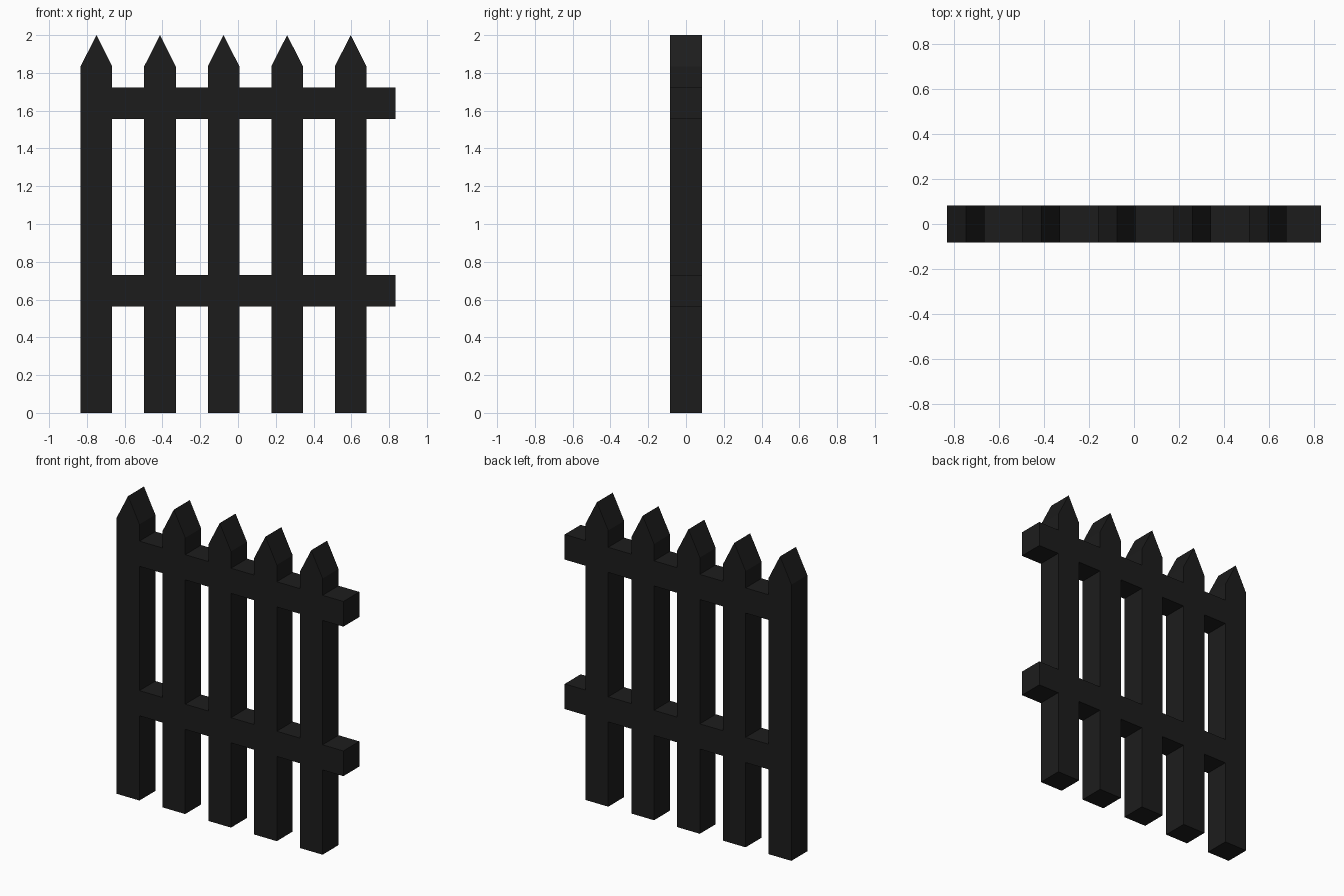
import bpy, bmesh

if "Cube" in bpy.data.objects:
    bpy.data.objects.remove(bpy.data.objects["Cube"])

PITCH, HALF, END = 0.3365, 0.0835, 0.833
FIRST = -END + HALF

mat = bpy.data.materials.new("black_paint")
mat.diffuse_color = (0.012, 0.012, 0.012, 1)
mat.use_nodes = True
mat.node_tree.nodes["Principled BSDF"].inputs["Base Color"].default_value = mat.diffuse_color


def extrude_profile(name, points):
    """Extrude an x-z outline through the fence thickness."""
    bm = bmesh.new()
    face = bm.faces.new([bm.verts.new((x, -HALF, z)) for x, z in points])
    new = bmesh.ops.extrude_face_region(bm, geom=[face])["geom"]
    verts = [g for g in new if isinstance(g, bmesh.types.BMVert)]
    bmesh.ops.translate(bm, verts=verts, vec=(0, 2 * HALF, 0))
    bmesh.ops.recalc_face_normals(bm, faces=bm.faces)
    mesh = bpy.data.meshes.new(name)
    bm.to_mesh(mesh)
    bm.free()
    mesh.materials.append(mat)
    obj = bpy.data.objects.new(name, mesh)
    bpy.context.collection.objects.link(obj)
    return obj


for i in range(5):
    x = FIRST + i * PITCH

    # Pointed picket
    extrude_profile(f"picket_{i + 1}", [
        (x - HALF, 0), (x + HALF, 0), (x + HALF, 1.835),
        (x, 2.0), (x - HALF, 1.835)])

    # Flush rail sections to the next picket; the last ones are free ends
    x0, x1 = x + HALF, min(x + PITCH - HALF, END)
    for name, z in (("lower_rail", 0.563), ("upper_rail", 1.556)):
        top = z + 2 * HALF
        extrude_profile(f"{name}_{i + 1}", [(x0, z), (x1, z), (x1, top), (x0, top)])
